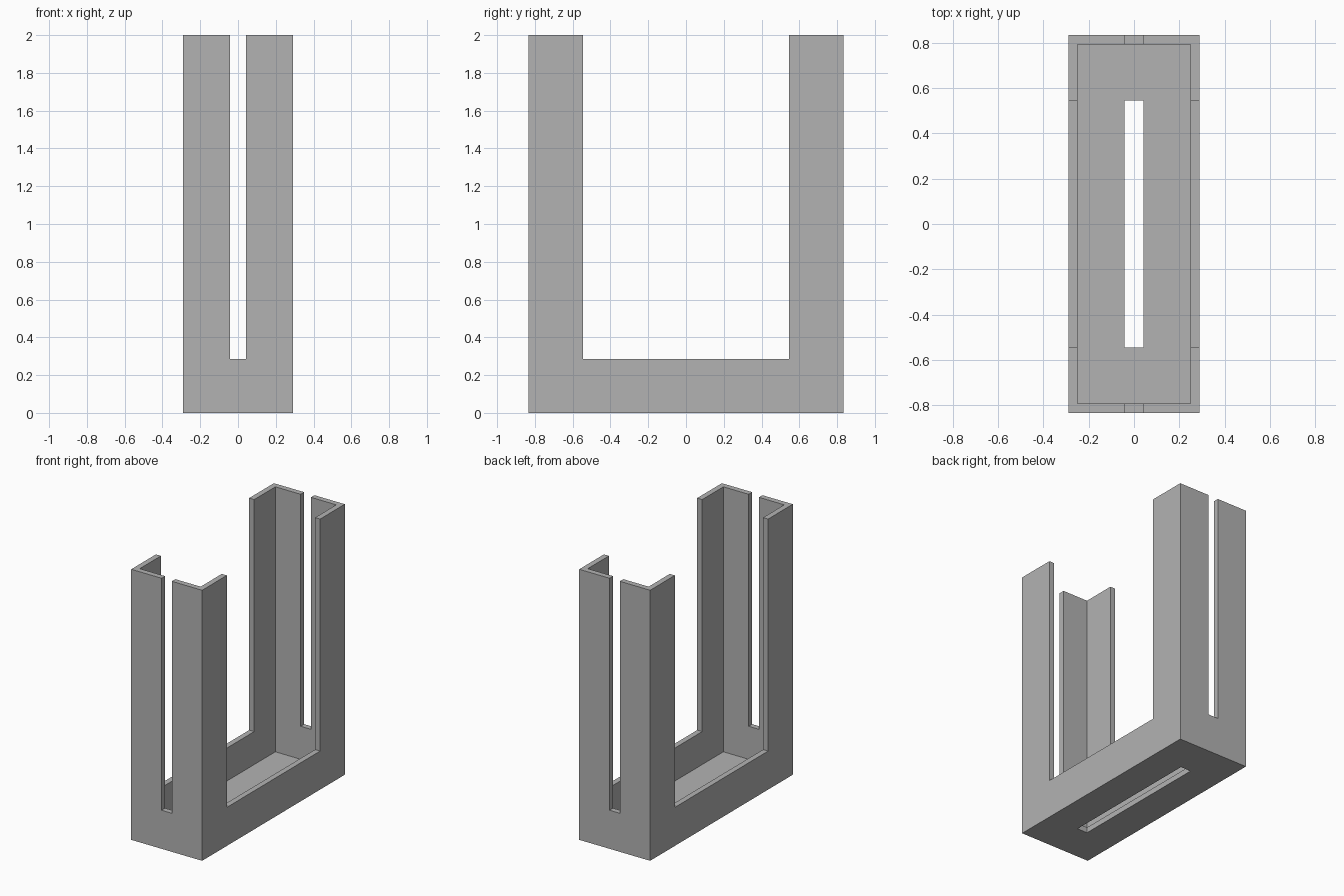
import bpy

if "Cube" in bpy.data.objects:
    bpy.data.objects.remove(bpy.data.objects["Cube"], do_unlink=True)

HALF_X, HALF_Y, TOP = 0.29, 0.833, 2.0   # outer size
WALL = 0.041                             # wall and floor thickness
RIM = 0.285                              # height of the low rim
SLOT, OPENING = 0.042, 0.545             # half widths of slot and side opening


def box(name, half_x, half_y, bottom, top):
    bpy.ops.mesh.primitive_cube_add(size=1, location=(0, 0, (bottom + top) / 2))
    obj = bpy.context.object
    obj.name = name
    obj.scale = (2 * half_x, 2 * half_y, top - bottom)
    bpy.ops.object.transform_apply(location=True, rotation=False, scale=True)
    return obj


def cut(target, cutter):
    mod = target.modifiers.new(cutter.name, "BOOLEAN")
    mod.operation = "DIFFERENCE"
    mod.solver = "EXACT"
    mod.object = cutter
    cutter.hide_render = True
    bpy.context.view_layer.objects.active = target
    bpy.ops.object.modifier_apply(modifier=mod.name)
    bpy.data.objects.remove(cutter, do_unlink=True)


# Solid block, hollowed into an open tray
holder = box("slotted_holder", HALF_X, HALF_Y, 0, TOP)
cut(holder, box("cavity", HALF_X - WALL, HALF_Y - WALL, WALL, TOP + 1))

# Side openings, narrow end slots and floor slot
cut(holder, box("side_openings", 1, OPENING, RIM, TOP + 1))
cut(holder, box("end_slots", SLOT, 2, RIM, TOP + 1))
cut(holder, box("floor_slot", SLOT, OPENING, -1, RIM / 2))

# Plain grey finish
grey = bpy.data.materials.new("grey")
grey.use_nodes = True
colour = (0.45, 0.45, 0.45, 1)
grey.diffuse_color = colour
grey.node_tree.nodes["Principled BSDF"].inputs["Base Color"].default_value = colour
holder.data.materials.clear()
holder.data.materials.append(grey)
